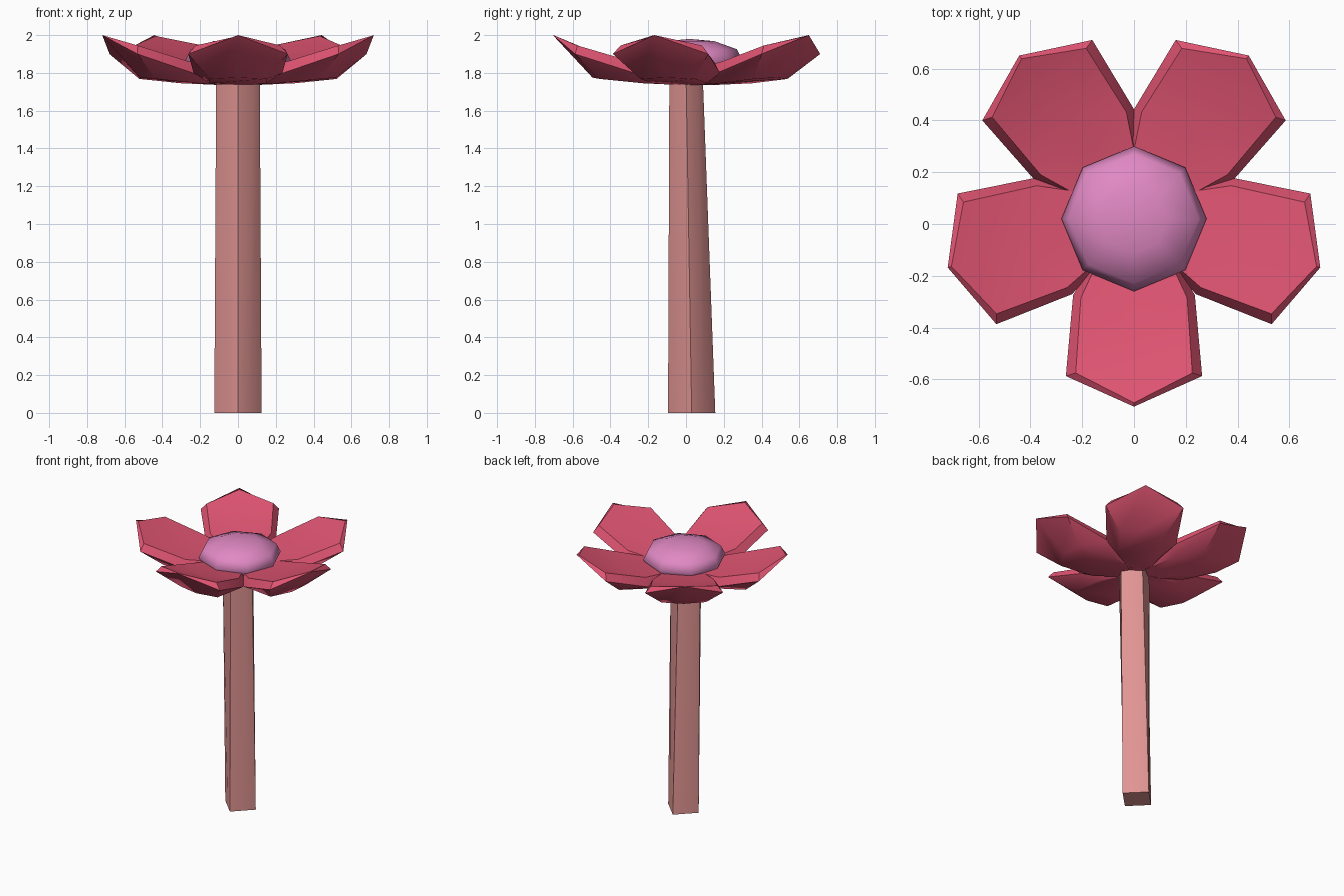
import bpy, bmesh
from math import radians, sin, cos, pi

if "Cube" in bpy.data.objects:
    bpy.data.objects.remove(bpy.data.objects["Cube"])


def material(name, rgb):
    m = bpy.data.materials.new(name)
    m.diffuse_color = (*rgb, 1)
    m.use_nodes = True
    m.node_tree.nodes["Principled BSDF"].inputs["Base Color"].default_value = m.diffuse_color
    return m


def loft(name, rings, mat, top=None, angle=45):
    """Bridge rings of points from bottom to top; optional centre point on the top cap."""
    bm = bmesh.new()
    loops = [[bm.verts.new(p) for p in r] for r in rings]
    n = len(loops[0])
    for a, b in zip(loops, loops[1:]):
        for i in range(n):
            j = (i + 1) % n
            bm.faces.new((a[i], a[j], b[j], b[i]))
    bm.faces.new(loops[0][::-1])
    if top:
        c = bm.verts.new(top)
        for i in range(n):
            bm.faces.new((loops[-1][i], loops[-1][(i + 1) % n], c))
    else:
        bm.faces.new(loops[-1])
    bmesh.ops.recalc_face_normals(bm, faces=bm.faces)
    me = bpy.data.meshes.new(name)
    bm.to_mesh(me)
    bm.free()
    me.materials.append(mat)
    ob = bpy.data.objects.new(name, me)
    bpy.context.collection.objects.link(ob)
    bpy.ops.object.select_all(action='DESELECT')
    ob.select_set(True)
    bpy.context.view_layer.objects.active = ob
    bpy.ops.object.shade_smooth_by_angle(angle=radians(angle))
    return ob


def mirrored(tip, side):
    """Ring from a tip point plus one side, mirrored across the petal midline."""
    return [tip] + side + [(x, -y, z) for x, y, z in reversed(side)]


def circle(rx, ry, z, cy, n=8):
    return [(rx * cos(2 * pi * i / n), cy + ry * sin(2 * pi * i / n), z) for i in range(n)]


pink = material("petal_pink", (0.75, 0.09, 0.17))
mauve = material("center_mauve", (0.75, 0.25, 0.55))
rose = material("stem_rose", (0.75, 0.30, 0.29))

# petals: keel, outline and upper rim, pointing along +x
keel = mirrored((0.54, 0, 1.775), [(0.50, 0.15, 1.768), (0.27, 0.15, 1.745), (0.06, 0.06, 1.735)])
outline = mirrored((0.75, 0, 2.0), [(0.632, 0.263, 1.9), (0.32, 0.235, 1.80), (0.06, 0.09, 1.77)])
rim = mirrored((0.735, 0, 1.995), [(0.62, 0.225, 1.945), (0.33, 0.205, 1.86), (0.06, 0.08, 1.82)])
for k, a in enumerate((-90, -16.5, 53.8, 126.2, 196.5)):
    petal = loft(f"petal_{k + 1}", [keel, outline, rim], pink, top=(0.45, 0, 1.875))
    petal.location.y = 0.045
    petal.rotation_euler.z = radians(a)

# flower center: low eight-sided dome
loft("flower_center", [circle(r, r, z, 0.02) for r, z in
     ((0.15, 1.77), (0.25, 1.81), (0.28, 1.865), (0.25, 1.925), (0.13, 1.968))],
     mauve, top=(0, 0.02, 1.98), angle=60)

# stem: diamond foot blending into a rounder top
foot = []
corners = [(0.125, 0.03, 0), (0, 0.155, 0), (-0.125, 0.03, 0), (0, -0.095, 0)]
for p, q in zip(corners, corners[1:] + corners[:1]):
    foot += [p, ((p[0] + q[0]) / 2, (p[1] + q[1]) / 2, 0)]
loft("stem", [foot, circle(0.115, 0.088, 1.8, 0)], rose, angle=60)
